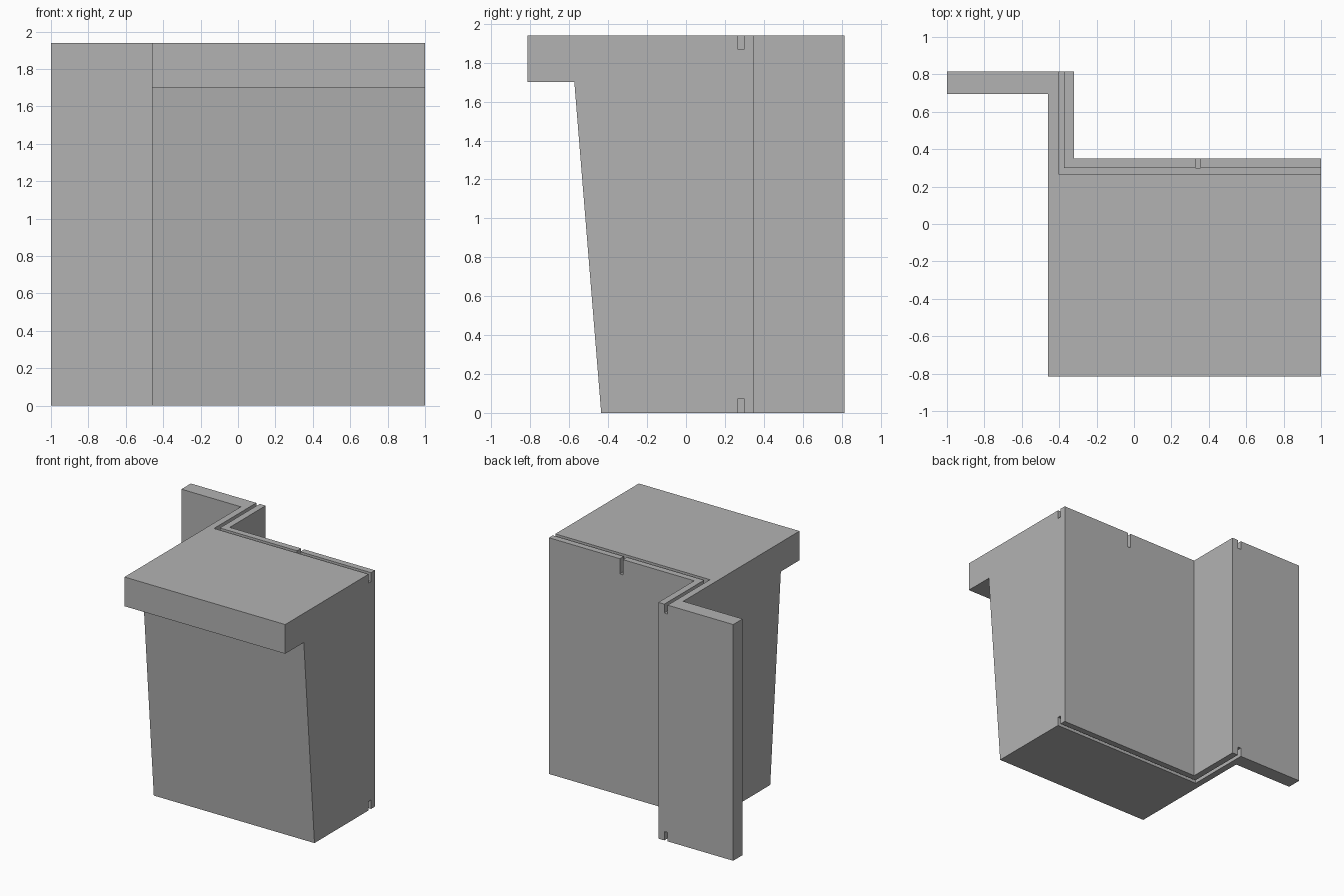
import bpy
import bmesh
from mathutils import Vector

cube = bpy.data.objects.get("Cube")
if cube:
    bpy.data.objects.remove(cube, do_unlink=True)

HEIGHT = 1.94
GROOVE_DEPTH = 0.073
OVER = 0.1  # how far cutters stick out past the block

grey = bpy.data.materials.new("plain grey")
grey.use_nodes = True
colour = (0.45, 0.45, 0.45, 1)
grey.diffuse_color = colour
grey.node_tree.nodes["Principled BSDF"].inputs["Base Color"].default_value = colour


def prism(name, points, sweep):
    """Sweep a closed outline of 3D points along a vector."""
    bm = bmesh.new()
    face = bm.faces.new([bm.verts.new(p) for p in points])
    swept = bmesh.ops.extrude_face_region(bm, geom=[face])["geom"]
    verts = [g for g in swept if isinstance(g, bmesh.types.BMVert)]
    bmesh.ops.translate(bm, verts=verts, vec=Vector(sweep))
    bmesh.ops.recalc_face_normals(bm, faces=bm.faces)
    mesh = bpy.data.meshes.new(name)
    bm.to_mesh(mesh)
    bm.free()
    mesh.materials.append(grey)
    obj = bpy.data.objects.new(name, mesh)
    bpy.context.collection.objects.link(obj)
    return obj


def plan_prism(name, outline, z0, z1):
    return prism(name, [(x, y, z0) for x, y in outline], (0, 0, z1 - z0))


def cut(target, cutter):
    """Subtract the cutter from the target and discard it."""
    cutter.hide_render = True
    mod = target.modifiers.new("cut", "BOOLEAN")
    mod.operation = "DIFFERENCE"
    mod.solver = "EXACT"
    mod.object = cutter
    bpy.ops.object.select_all(action="DESELECT")
    bpy.context.view_layer.objects.active = target
    target.select_set(True)
    bpy.ops.object.modifier_apply(modifier=mod.name)
    bpy.data.objects.remove(cutter, do_unlink=True)


# Full-height block: counter footprint with a stepped wall at the back
footprint = [(-0.46, -0.816), (1, -0.816), (1, 0.35), (-0.32, 0.35),
             (-0.32, 0.816), (-1, 0.816), (-1, 0.694), (-0.46, 0.694)]
counter = plan_prism("counter_block", footprint, 0, HEIGHT)

# Sloping front below the overhanging top slab
slope = (0.574 - 0.436) / 1.70
front = [(-1, -OVER), (-0.436 + slope * OVER, -OVER), (-0.574, 1.70), (-1, 1.70)]
cut(counter, prism("front_cutter", [(-0.6, y, z) for y, z in front], (1.8, 0, 0)))

# Narrow stepped groove along the top and the bottom
groove = [(1 + OVER, 0.267), (1 + OVER, 0.299), (-0.374, 0.299),
          (-0.374, 1), (-0.405, 1), (-0.405, 0.267)]
for z0, z1 in ((HEIGHT - GROOVE_DEPTH, HEIGHT + OVER), (-OVER, GROOVE_DEPTH)):
    cut(counter, plan_prism("groove_cutter", groove, z0, z1))

# Small slot from the top groove out through the back
slot = [(0.328, 0.28), (0.356, 0.28), (0.356, 0.5), (0.328, 0.5)]
slot = [(x, max(y, 0.299)) for x, y in slot]
cut(counter, plan_prism("slot_cutter", slot, HEIGHT - 0.125, HEIGHT + OVER))
